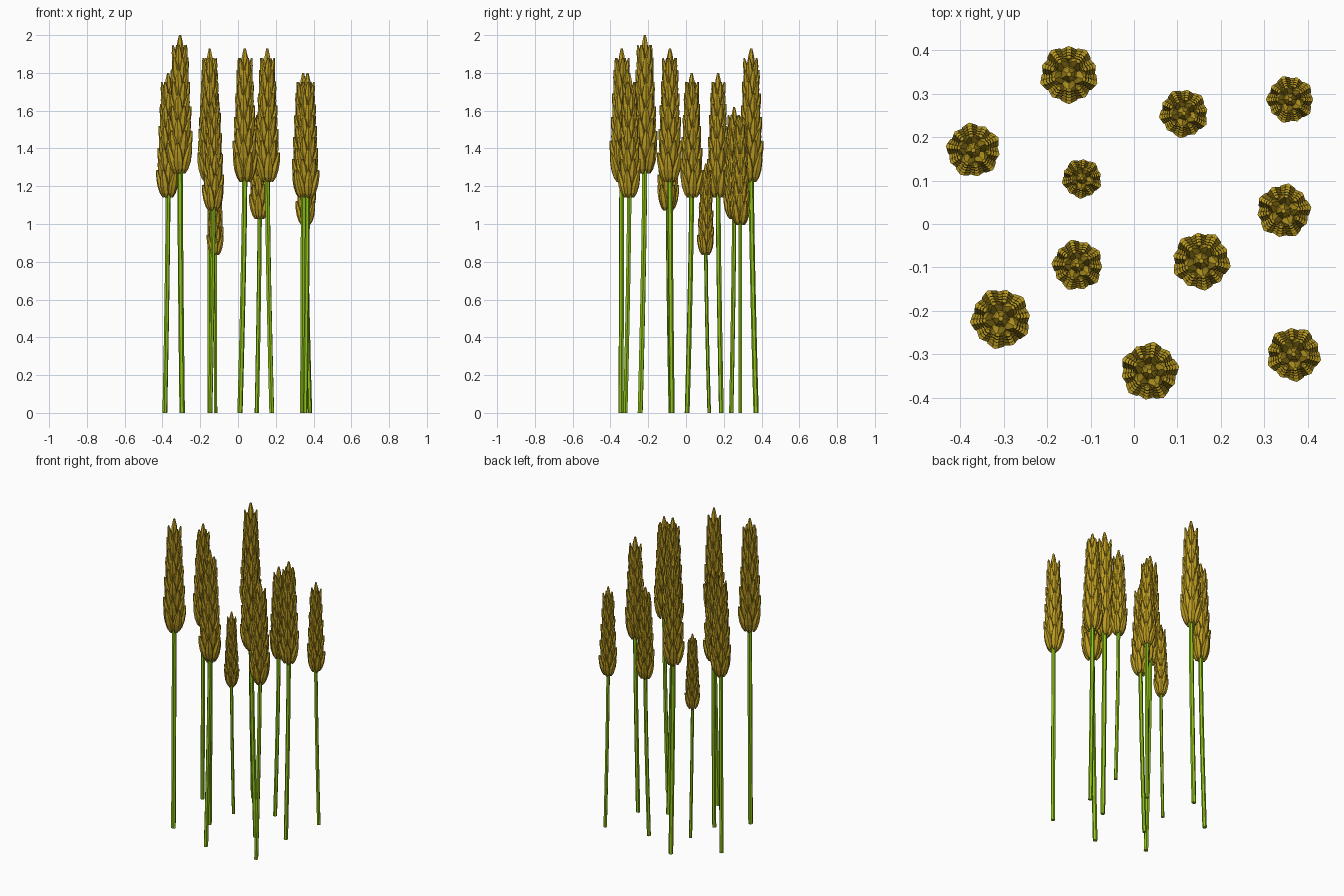
import bpy, bmesh, math
from mathutils import Matrix, Vector

if "Cube" in bpy.data.objects:
    bpy.data.objects.remove(bpy.data.objects["Cube"])


def material(name, color):
    m = bpy.data.materials.new(name)
    m.diffuse_color = (*color, 1)
    m.use_nodes = True
    m.node_tree.nodes["Principled BSDF"].inputs["Base Color"].default_value = m.diffuse_color
    return m


GOLD = material("ripe_gold", (0.50, 0.33, 0.015))
GREEN = material("stem_green", (0.28, 0.55, 0.01))


def skin(bm, rings):
    """Join equal-sized rings of points into a closed tube."""
    loops = [[bm.verts.new(p) for p in r] for r in rings]
    n = len(loops[0])
    for a, b in zip(loops, loops[1:]):
        for i in range(n):
            j = (i + 1) % n
            bm.faces.new((a[i], a[j], b[j], b[i]))
    bm.faces.new(loops[0][::-1])
    bm.faces.new(loops[-1])


def hexagon(r, z, x=0, flat=1):
    return [Vector((x + r * flat * math.cos(i * math.pi / 3),
                    r * math.sin(i * math.pi / 3), z)) for i in range(6)]


def kernel(bm, length, radius, matrix, flat=0.75):
    """Six-sided plump grain, blunt at the tip."""
    profile = [(0.3, 0), (0.8, 0.16), (1, 0.42), (0.8, 0.72), (0.28, 1)]
    skin(bm, [[matrix @ p for p in hexagon(r * radius, t * length, 0, flat)]
              for r, t in profile])


def finish(bm, name, mat):
    bmesh.ops.recalc_face_normals(bm, faces=bm.faces)
    me = bpy.data.meshes.new(name)
    bm.to_mesh(me)
    bm.free()
    me.materials.append(mat)
    return me


# Stem: gently bowed hexagonal tube, vertical where it enters the ear
bm = bmesh.new()
rings = []
for i in range(8):
    z = 1.33 * i / 7
    rings.append(hexagon(0.0145, z, -0.027 * (1 - z / 1.33) ** 1.4))
rings.append(hexagon(0.012, 1.85))
skin(bm, rings)
stem_mesh = finish(bm, "stem", GREEN)

# Ear: staggered rings of grains that lean outward, plus one upright tip grain
bm = bmesh.new()
ROWS, AROUND = 9, 5
for row in range(ROWS):
    t = row / (ROWS - 1)
    z = 1.268 + 0.535 * t
    length = 0.165 - 0.02 * t
    lean = math.radians(14 - 6 * t)
    for k in range(AROUND):
        angle = 2 * math.pi * (k + 0.5 * (row % 2)) / AROUND
        m = (Matrix.Rotation(angle, 4, 'Z')
             @ Matrix.Translation((0.026 - 0.008 * t, 0, z))
             @ Matrix.Rotation(lean, 4, 'Y'))
        kernel(bm, length, 0.027 - 0.007 * t, m)
kernel(bm, 0.17, 0.021, Matrix.Translation((0, 0, 1.83)), 1)
ear_mesh = finish(bm, "ear", GOLD)

# Stalks: ear x, ear y, scale, lean direction in degrees
STALKS = [
    (-0.15, 0.345, 0.965, -90), (0.115, 0.255, 0.81, 45),
    (0.36, 0.287, 0.785, 180), (-0.37, 0.17, 0.90, -45),
    (-0.12, 0.105, 0.66, -95), (0.345, 0.03, 0.90, 80),
    (-0.13, -0.095, 0.845, -40), (0.155, -0.085, 0.965, 205),
    (-0.307, -0.218, 1.0, 115), (0.036, -0.34, 0.965, 10),
    (0.368, -0.30, 0.90, 60),
]
for i, (x, y, s, deg) in enumerate(STALKS, 1):
    for part, mesh in (("stem", stem_mesh), ("ear", ear_mesh)):
        ob = bpy.data.objects.new(f"{part}_{i}", mesh)
        ob.location = (x, y, 0)
        ob.rotation_euler.z = math.radians(deg)
        ob.scale = (s, s, s)
        bpy.context.collection.objects.link(ob)
